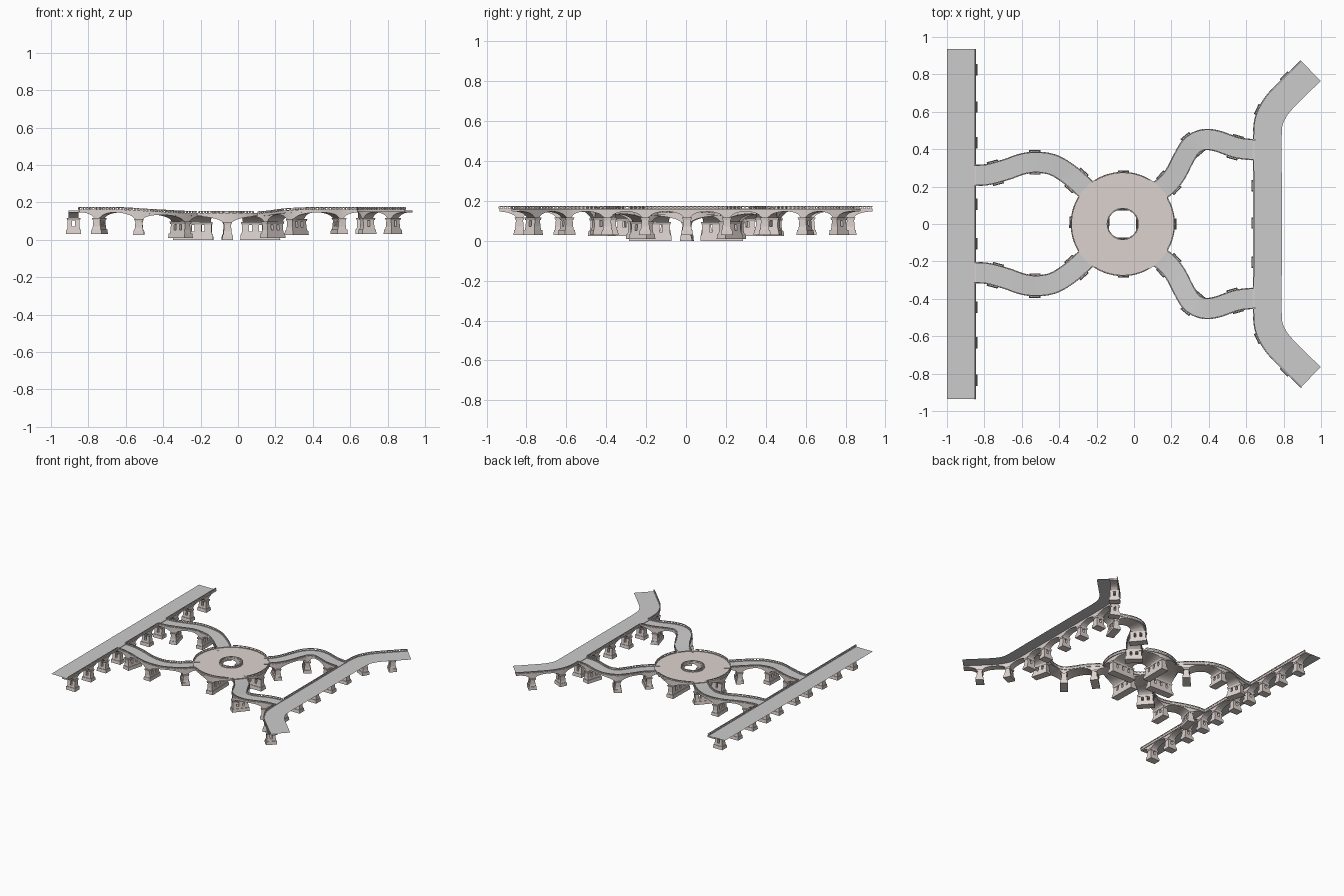
import bpy, bmesh, math
from mathutils import Vector, Matrix

if "Cube" in bpy.data.objects:
    bpy.data.objects.remove(bpy.data.objects["Cube"])

def material(name, c):
    m = bpy.data.materials.new(name)
    m.diffuse_color = (*c, 1)
    m.use_nodes = True
    m.node_tree.nodes["Principled BSDF"].inputs["Base Color"].default_value = m.diffuse_color
    return m

STONE = material("stone", (0.72, 0.65, 0.62))
UP = Vector((0, 0, 1))
CX, R_OUT, R_IN = -0.06, 0.275, 0.083

def finish(bm, name, mat=None, smooth=False):
    if name.endswith("surface"):
        for f in bm.faces:
            f.normal_update()
            if f.normal.z < 0:
                f.normal_flip()
    else:
        bmesh.ops.recalc_face_normals(bm, faces=bm.faces)
    me = bpy.data.meshes.new(name)
    bm.to_mesh(me)
    bm.free()
    ob = bpy.data.objects.new(name, me)
    bpy.context.collection.objects.link(ob)
    if mat:
        me.materials.append(mat)
    if smooth:
        bpy.ops.object.select_all(action='DESELECT')
        ob.select_set(True)
        bpy.context.view_layer.objects.active = ob
        bpy.ops.object.shade_smooth_by_angle(angle=math.radians(30))

class Path:
    """Evenly resampled smooth curve with arc length and side vectors."""
    def __init__(self, pts, step=0.01, smooth=True):
        p = [Vector(q) for q in pts]
        dense = []
        for i in range(len(p) - 1):
            a, b, c, d = p[max(i - 1, 0)], p[i], p[i + 1], p[min(i + 2, len(p) - 1)]
            for k in range(16):
                t = k / 16
                if smooth:
                    dense.append(0.5 * (2 * b + (c - a) * t + (2 * a - 5 * b + 4 * c - d) * t * t
                                        + (3 * b - a - 3 * c + d) * t ** 3))
                else:
                    dense.append(b.lerp(c, t))
        dense.append(p[-1])
        acc = [0]
        for a, b in zip(dense, dense[1:]):
            acc.append(acc[-1] + (b - a).length)
        self.L = acc[-1]
        n = max(2, round(self.L / step))
        self.s = [self.L * i / n for i in range(n + 1)]
        self.p, j = [], 0
        for s in self.s:
            while j < len(acc) - 2 and acc[j + 1] < s:
                j += 1
            self.p.append(dense[j].lerp(dense[j + 1], (s - acc[j]) / (acc[j + 1] - acc[j])))
        self.closed = (p[0] - p[-1]).length < 1e-4
        self.side = []
        for i in range(n + 1):
            lo, hi = max(i - 1, 0), min(i + 1, n)
            if self.closed and i in (0, n):
                lo, hi = n - 1, 1
            t = self.p[hi] - self.p[lo]
            t.z = 0
            self.side.append(UP.cross(t).normalized())

    def near(self, xy):
        return min(range(len(self.p)), key=lambda i: (self.p[i].xy - Vector(xy)).length)

def ribbon(bm, path, d0, d1, top, bot=None, keep=lambda v: True):
    """Sweep a rectangle between side offsets d0 and d1; bot None gives a flat sheet."""
    prev = None
    for i, (p, n) in enumerate(zip(path.p, path.side)):
        a, b = p + n * d0, p + n * d1
        if not keep(a):
            if prev and len(prev) == 4:
                bm.faces.new(prev)
            prev = None
            continue
        loop = [a + UP * top, b + UP * top]
        if bot is not None:
            z = bot[i] if isinstance(bot, list) else bot
            loop += [b + UP * z, a + UP * z]
        cur = [bm.verts.new(v) for v in loop]
        m = len(cur)
        if prev:
            for k in range(m if m == 4 else 1):
                bm.faces.new((prev[k], prev[(k + 1) % m], cur[(k + 1) % m], cur[k]))
        elif m == 4 and not path.closed:
            bm.faces.new(cur)
        prev = cur
    if prev and len(prev) == 4 and not path.closed:
        bm.faces.new(prev)

def frustum(bm, M, z0, z1, s0, s1, x0=0, x1=0):
    r = [[bm.verts.new(M @ Vector((x + sx * s[0] / 2, sy * s[1] / 2, z)))
          for sx, sy in ((-1, -1), (1, -1), (1, 1), (-1, 1))]
         for z, s, x in ((z0, s0, x0), (z1, s1, x1))]
    bm.faces.new(r[0]); bm.faces.new(r[1])
    for k in range(4):
        bm.faces.new((r[0][k], r[0][(k + 1) % 4], r[1][(k + 1) % 4], r[1][k]))

def pier(bm, pos, side, length, z0, z1, windows):
    """Plinth, tapered shaft with through windows, and capital."""
    M = Matrix((side, UP.cross(side), UP)).transposed().to_4x4()
    M.translation = (pos.x, pos.y, 0)
    h = z1 - z0
    a, b, c = z0 + 0.3 * h, z0 + 0.5 * h, z0 + 0.87 * h
    frustum(bm, M, z0, a, (length + .012, .06), (length + .008, .054))
    frustum(bm, M, a, b, (length, .046), (length - .006, .042))
    gap = 0.016
    w = (length - .006 - windows * gap) / (windows + 1)
    for k in range(windows + 1):
        x = -(length - .006) / 2 + w / 2 + k * (w + gap)
        frustum(bm, M, b, c, (w, .042), (w, .036), x, x)
    frustum(bm, M, c, z1 - .006, (length - .006, .036), (length - .006, .036))
    frustum(bm, M, z1 - .008, z1 + .004, (length, .04), (length + .004, .05))

def arcade(name, path, d0, d1, piers, z0s, windows, drop=.034, thick=.012, extra=.016):
    """Vault whose soffit springs from each pier, plus the piers themselves."""
    idx = [path.near(q) for q in piers]
    pos = sorted(path.s[i] for i in idx)
    if path.closed:
        pos.append(path.L)
    bots = []
    for s in path.s:
        lo = [q for q in pos if q <= s + 1e-6]
        hi = [q for q in pos if q >= s - 1e-6]
        half = (hi[0] - lo[-1]) / 2 if lo and hi else .11
        d = min(abs(s - q) for q in pos)
        d = max(d - .018, 0)
        u = max(0, 1 - d / max(half - .018, .03))
        bots.append(-thick - drop * (1 - math.sqrt(max(0, 1 - u * u))))
    bm = bmesh.new()
    ribbon(bm, path, d0, d1, -.002, bots)
    finish(bm, name + "_arches", STONE, True)
    bm = bmesh.new()
    for i, z0 in zip(idx, z0s):
        n = path.side[i]
        pier(bm, path.p[i] + n * (d0 + d1) / 2, n, abs(d1 - d0) + extra,
             z0, path.p[i].z - thick - drop, windows)
    finish(bm, name + "_piers", STONE)

def railing(name, path, d, keep=lambda v: True):
    """Kerb, small balusters and handrail along one edge."""
    bm = bmesh.new()
    ribbon(bm, path, d - .004, d + .004, .004, -.010)
    ribbon(bm, path, d - .003, d + .003, .016, .012, keep)
    for i in range(0, len(path.p), 2):
        q = path.p[i] + path.side[i] * d
        if keep(q):
            n = path.side[i]
            M = Matrix((n, UP.cross(n), UP)).transposed().to_4x4()
            M.translation = q
            frustum(bm, M, .003, .013, (.005, .009), (.005, .009))
    finish(bm, name + "_railing", STONE)

def surface(name, path, d0, d1, mat=None):
    bm = bmesh.new()
    ribbon(bm, path, d0, d1, 0)
    finish(bm, name + "_surface", mat)

Z = .159
# straight road on the left, arcade only along its inner edge
left = Path([(-.85, -.935, Z), (-.85, .935, Z)], .01, False)
surface("left_road", left, 0, .15)
ys = [s * y for y in (.1, .265, .44, .63, .83) for s in (1, -1)]
arcade("left_road", left, .002, .056, [(-.85, y) for y in ys], [.03] * 10, 1)
railing("left_road", left, 0, lambda v: abs(abs(v.y) - .26) > .054)

# right road with splayed ends
half = [(.64, 0), (.64, .25), (.64, .48), (.65, .57), (.68, .64), (.722, .70), (.80, .78), (.893, .872)]
right = Path([(x, -y, Z) for x, y in half[:0:-1]] + [(x, y, Z) for x, y in half])
surface("right_road", right, 0, -.15)
spots = [(.64, 0)] + [(x, s * y) for x, y in ((.64, .2), (.64, .397), (.665, .61), (.81, .79)) for s in (1, -1)]
arcade("right_road", right, -.002, -.056, spots, [.03] * 9, 1)
railing("right_road", right, 0, lambda v: abs(abs(v.y) - .397) > .053)

# central ring plaza
mid, w = (R_OUT + R_IN) / 2, (R_OUT - R_IN) / 2
ring = Path([(CX + mid * math.cos(a), mid * math.sin(a), .139)
             for a in (2 * math.pi * k / 96 for k in range(97))], .0116, False)
surface("plaza", ring, -w, w, STONE)
arcade("plaza", ring, -w + .003, w - .003,
       [(CX + mid, 0), (CX, mid), (CX - mid, 0), (CX, -mid)], [0] * 4, 3, .036)

def off_ramp(v):
    a = math.degrees(math.atan2(abs(v.y), abs(v.x - CX)))
    return abs(a - 45) > 12
railing("plaza_outer", ring, -w, off_ramp)
railing("plaza_inner", ring, w)

# four winding ramps, mirrored front to back
RAMPS = {
    "left": ([(-.85, .26, Z), (-.78, .265, Z), (-.68, .292, Z), (-.6, .32, .157), (-.52, .33, .152),
              (-.43, .315, .146), (-.34, .26, .140), (-.25, .18, .138), (-.225, .16, .137)],
             [(-.745, .275), (-.53, .33), (-.31, .235)]),
    "right": ([(.64, .397, Z), (.55, .408, Z), (.44, .445, Z), (.37, .45, .158), (.31, .42, .154),
               (.27, .36, .149), (.22, .265, .142), (.17, .205, .138), (.115, .165, .137)],
              [(.54, .41), (.315, .425), (.18, .22)]),
}
outside = lambda v: math.hypot(v.x - CX, v.y) > R_OUT
for key, (pts, spots) in RAMPS.items():
    for s, tag in ((1, "back"), (-1, "front")):
        p = Path([(x, s * y, z) for x, y, z in pts])
        name = f"{key}_{tag}_ramp"
        surface(name, p, -.055, .055)
        arcade(name, p, -.052, .052, [(x, s * y) for x, y in spots], [.03, .025, .01], 2)
        for d, e in ((-.053, "a"), (.053, "b")):
            railing(f"{name}_{e}", p, d, outside)
